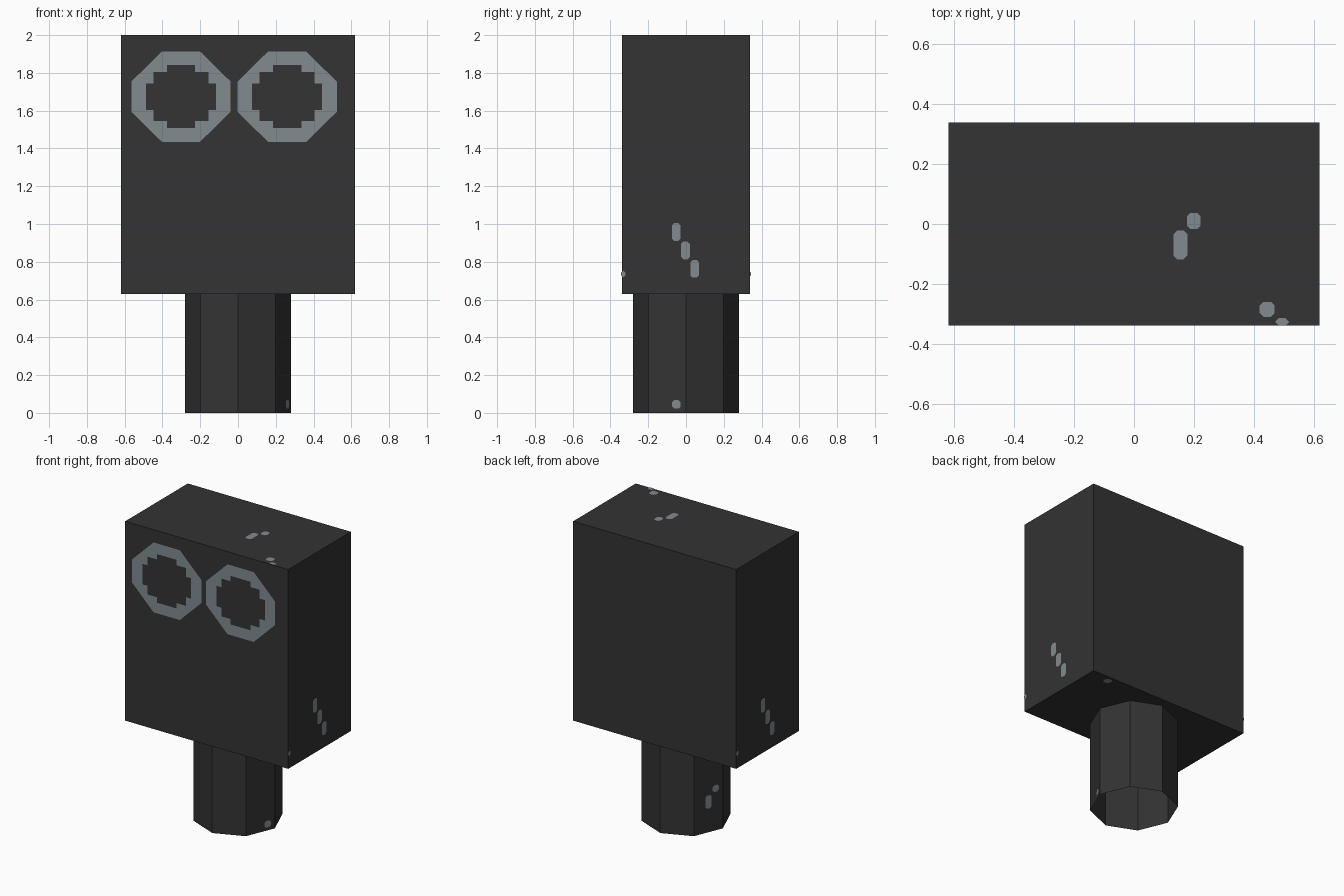
import bpy, bmesh, math
from mathutils import Matrix, Vector

if "Cube" in bpy.data.objects:
    bpy.data.objects.remove(bpy.data.objects["Cube"])

HX, HY, LOW, TOP = 0.62, 0.34, 0.63, 2.0   # head half sizes and heights
POST_R = 0.28
LIFT = 0.003                               # how far painted plates stand off


def material(name, rgb):
    m = bpy.data.materials.new(name)
    m.use_nodes = True
    m.diffuse_color = (*rgb, 1)
    m.node_tree.nodes["Principled BSDF"].inputs["Base Color"].default_value = (*rgb, 1)
    return m


charcoal = material("charcoal", (0.033, 0.033, 0.033))
grey = material("blue_grey", (0.22, 0.26, 0.28))


def finish(name, bm, mat):
    mesh = bpy.data.meshes.new(name)
    bm.to_mesh(mesh)
    bm.free()
    mesh.materials.append(mat)
    obj = bpy.data.objects.new(name, mesh)
    bpy.context.collection.objects.link(obj)
    return obj


def frame(u, v, origin):
    """Matrix whose x and y run along u and v, and z points out of the face."""
    u, v = Vector(u), Vector(v)
    n = u.cross(v)
    m = Matrix((u, v, n)).transposed().to_4x4()
    m.translation = Vector(origin) + n * LIFT
    return m


def wall(degrees, distance):
    a = math.radians(degrees)
    c, s = math.cos(a), math.sin(a)
    return frame((-s, c, 0), (0, 0, 1), (c * distance, s * distance, 0))


def mirrored_loop(quarter):
    """Close a quarter outline into a full loop."""
    half = quarter + [(-x, y) for x, y in reversed(quarter)]
    return half + [(-x, -y) for x, y in half]


def plate(name, place, x, y, loops):
    bm = bmesh.new()
    edges = []
    for loop in loops:
        vs = [bm.verts.new((x + px, y + py, 0)) for px, py in loop]
        edges += [bm.edges.new((vs[i - 1], vs[i])) for i in range(len(vs))]
    bmesh.ops.triangle_fill(bm, edges=edges, use_beauty=True)
    for f in bm.faces:
        f.normal_update()
        if f.normal.z < 0:
            f.normal_flip()
    bm.transform(place)
    return finish(name, bm, grey)


def speck(name, place, x, y, w, h):
    a, b, c = w / 2, h / 2, 0.012
    return plate(name, place, x, y, [mirrored_loop([(a, b - c), (a - c, b)])])


# Head block
bm = bmesh.new()
bmesh.ops.create_cube(bm, size=1)
bm.transform(Matrix.Translation((0, 0, (LOW + TOP) / 2))
             @ Matrix.Diagonal((HX * 2, HY * 2, TOP - LOW, 1)))
finish("head_block", bm, charcoal)

# Eight-sided open post
bm = bmesh.new()
bmesh.ops.create_cone(bm, cap_ends=False, segments=8, radius1=POST_R,
                      radius2=POST_R, depth=LOW)
bm.transform(Matrix.Translation((0, 0, LOW / 2)))
finish("post", bm, charcoal)

# Two painted rings: octagonal outside, stepped inside
front = wall(-90, HY)
outer = mirrored_loop([(0.263, 0.08), (0.10, 0.24)])
inner = mirrored_loop([(0.185, 0.07), (0.145, 0.07), (0.145, 0.13),
                       (0.075, 0.13), (0.075, 0.167)])
for side, x in (("right", -0.302), ("left", 0.26)):
    plate(side + "_ring", front, x, 1.674, [outer, inner])

# Stepped scratches, repeated on both side walls
for side, angle in (("left", 0), ("right", 180)):
    place = wall(angle, HX)
    for i in range(3):
        speck(f"{side}_scratch_{i}", place, -0.052 + 0.049 * i,
              0.957 - 0.097 * i, 0.046, 0.094)
    speck(side + "_edge_chip", place, -0.332, 0.735, 0.025, 0.035)

# Chips on the top and underside
top = frame((1, 0, 0), (0, 1, 0), (0, 0, TOP))
under = frame((1, 0, 0), (0, -1, 0), (0, 0, LOW))
speck("top_chip_small", top, 0.20, 0.01, 0.046, 0.055)
speck("top_chip_long", top, 0.155, -0.07, 0.046, 0.096)
speck("top_chip_corner", top, 0.445, -0.285, 0.05, 0.05)
speck("top_chip_edge", top, 0.495, -0.327, 0.046, 0.026)
speck("under_chip", under, 0.47, -0.30, 0.05, 0.05)

# Chips on the post
facet = POST_R * math.cos(math.pi / 8)
speck("post_chip_foot", wall(-22.5, facet), 0.053, 0.045, 0.048, 0.046)
speck("post_chip_high", wall(157.5, facet), 0.053, 0.29, 0.046, 0.046)
speck("post_chip_long", wall(157.5, facet), 0.0, 0.21, 0.046, 0.09)
